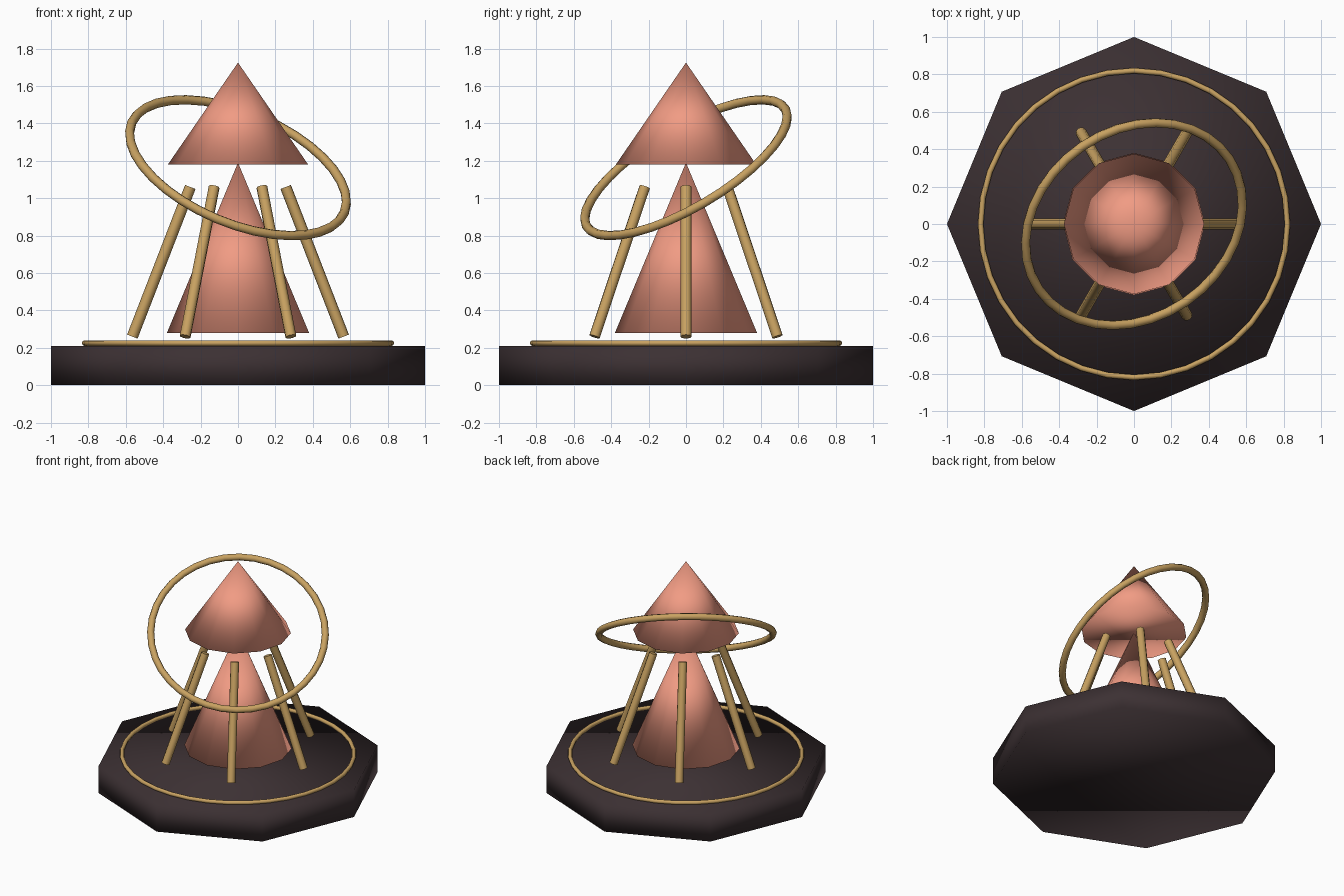
import bpy
from math import cos, sin, pi
from mathutils import Vector

if "Cube" in bpy.data.objects:
    bpy.data.objects.remove(bpy.data.objects["Cube"])


def material(name, color):
    m = bpy.data.materials.new(name)
    m.diffuse_color = (*color, 1)
    m.use_nodes = True
    m.node_tree.nodes["Principled BSDF"].inputs["Base Color"].default_value = m.diffuse_color
    return m


DARK = material("dark_base", (0.045, 0.03, 0.033))
GOLD = material("brass", (0.58, 0.36, 0.12))
CORAL = material("coral", (0.88, 0.33, 0.23))


def finish(name, mat, angle=None):
    ob = bpy.context.object
    ob.name = name
    ob.data.materials.append(mat)
    if angle is None:
        bpy.ops.object.shade_smooth()
    else:
        bpy.ops.object.shade_smooth_by_angle(angle=angle)
    return ob


def cone(name, radius, z0, z1):
    bpy.ops.mesh.primitive_cone_add(vertices=12, radius1=radius, radius2=0,
                                    depth=z1 - z0, location=(0, 0, (z0 + z1) / 2))
    finish(name, CORAL)


def ring(name, major, minor, z, rot=(0, 0, 0)):
    bpy.ops.mesh.primitive_torus_add(major_radius=major, minor_radius=minor,
                                     major_segments=36, minor_segments=8,
                                     location=(0, 0, z), rotation=rot)
    finish(name, GOLD)


# Octagonal plinth
bpy.ops.mesh.primitive_cylinder_add(vertices=8, radius=1, depth=0.21, location=(0, 0, 0.105))
finish("base", DARK)

# Inlaid floor ring and tilted floating ring
ring("floor_ring", 0.82, 0.015, 0.225)
ring("tilted_ring", 0.617, 0.025, 1.163, (0.5, 0.4, 0))

# Two stacked cones
cone("lower_cone", 0.38, 0.28, 1.19)
cone("upper_cone", 0.375, 1.18, 1.725)

# Six leaning rods around the lower cone
for i in range(6):
    a = i * pi / 3
    out = Vector((cos(a), sin(a), 0))
    lo = out * 0.565 + Vector((0, 0, 0.26))
    hi = out * 0.255 + Vector((0, 0, 1.06))
    d = hi - lo
    bpy.ops.mesh.primitive_cylinder_add(vertices=8, radius=0.03, depth=d.length,
                                        location=(lo + hi) / 2,
                                        rotation=d.to_track_quat('Z', 'Y').to_euler())
    finish(f"rod_{i + 1}", GOLD, 0.9)
